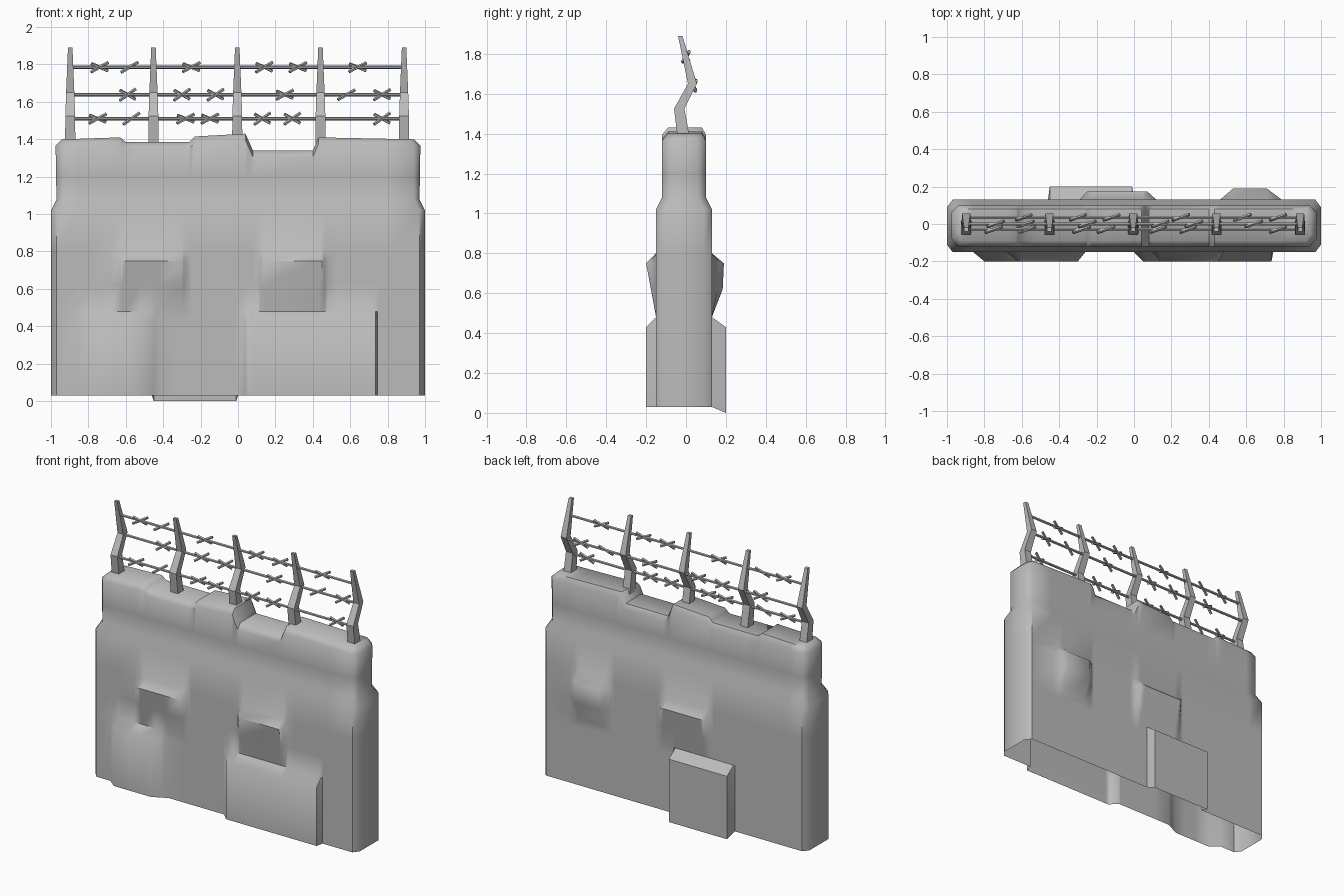
import bpy, bmesh, math, random
from mathutils import Vector, Matrix

random.seed(4)
if "Cube" in bpy.data.objects:
    bpy.data.objects.remove(bpy.data.objects["Cube"], do_unlink=True)


def material(name, colour):
    mat = bpy.data.materials.new(name)
    mat.use_nodes = True
    mat.diffuse_color = colour
    mat.node_tree.nodes["Principled BSDF"].inputs["Base Color"].default_value = colour
    return mat


GREY = material("concrete grey", (0.5, 0.5, 0.5, 1))


def finish(bm, name, angle):
    mesh = bpy.data.meshes.new(name)
    bm.to_mesh(mesh)
    bm.free()
    obj = bpy.data.objects.new(name, mesh)
    bpy.context.collection.objects.link(obj)
    mesh.materials.append(GREY)
    bpy.ops.object.select_all(action='DESELECT')
    obj.select_set(True)
    bpy.context.view_layer.objects.active = obj
    bpy.ops.object.shade_smooth_by_angle(angle=math.radians(angle))
    return obj


def interp(points, t):
    """Piecewise linear value through (t, value) points."""
    if t <= points[0][0]:
        return points[0][1]
    for (a, va), (b, vb) in zip(points, points[1:]):
        if t <= b:
            return va + (vb - va) * (t - a) / (b - a)
    return points[-1][1]


# Height profiles of the swollen patches and the broken top edge
LOW = [(0.43, 1), (0.48, 0)]
HIGH = [(0.48, 0), (0.75, 1), (0.80, 0)]
SMALL = [(0.48, 0), (0.62, 0.9), (0.75, 1), (0.80, 0)]
TOP = [(-0.93, 1.40), (-0.63, 1.41), (-0.60, 1.385), (-0.26, 1.385), (-0.23, 1.415),
       (0.04, 1.43), (0.08, 1.34), (0.40, 1.34), (0.43, 1.41), (0.93, 1.40)]

# Patches: left foot, left crest, right crest, right foot, depth, height profile
FRONT = [(-0.86, -0.80, -0.52, -0.42, 0.05, LOW),
         (-0.68, -0.62, -0.30, -0.26, 0.05, HIGH),
         (0.00, 0.05, 0.735, 0.745, 0.05, LOW),
         (0.10, 0.14, 0.45, 0.48, 0.05, HIGH)]
BACK = [(-0.46, -0.45, -0.01, 0.00, 0.07, LOW),
        (-0.29, -0.25, 0.07, 0.12, 0.045, HIGH),
        (0.46, 0.53, 0.71, 0.79, 0.06, SMALL)]


def swell(patches, x, z):
    return max(p[4] * interp([(p[0], 0), (p[1], 1), (p[2], 1), (p[3], 0)], x)
               * interp(p[5], z) for p in patches)


# Wall: stacked rings, open at the bottom
inner = sorted({p[0] for p in TOP[1:-1]} | {x for p in FRONT + BACK for x in p[:4]})
BASE = 0.03
bm = bmesh.new()


def ring(z, front, back, corner, end, mode="body"):
    """One loop: front columns, right end, back columns, left end."""
    xs = [-corner] + inner + [corner]

    def height(x):
        return {"body": z, "rim": interp(TOP, x) - 0.035, "cap": interp(TOP, x)}[mode]

    pts = [(x, front - swell(FRONT, x, z), height(x)) for x in xs]
    ends = [(end, front + 0.04, height(end)), (end, back - 0.04, height(end))]
    rear = []
    for x in reversed(xs):
        s = swell(BACK, x, z)
        drop = s / 0.07 * BASE if z == BASE else 0
        rear.append((x, back + s, height(x) - drop))
    left = [(-x, y, h) for x, y, h in reversed(ends)]
    return [bm.verts.new(p) for p in pts + ends + rear + left]


rings = [ring(z, -0.15, 0.13, 0.97, 1.0) for z in (BASE, 0.43, 0.48, 0.62, 0.75, 0.80, 1.02)]
rings.append(ring(1.08, -0.12, 0.10, 0.94, 0.97))
rings.append(ring(1.20, -0.12, 0.10, 0.94, 0.973))
rings.append(ring(1.36, -0.12, 0.10, 0.94, 0.975, "rim"))
rings.append(ring(1.40, -0.09, 0.08, 0.92, 0.94, "cap"))
for a, b in zip(rings, rings[1:]):
    for i in range(len(a)):
        j = (i + 1) % len(a)
        bm.faces.new((a[i], a[j], b[j], b[i]))
cap = rings[-1]
n = len(inner) + 2
for i in range(n - 1):
    bm.faces.new((cap[i], cap[i + 1], cap[2 * n - i], cap[2 * n + 1 - i]))
bm.faces.new(cap[n - 1:n + 3])
bm.faces.new(cap[2 * n + 1:] + [cap[0]])
finish(bm, "wall", 50)

# Bent fence posts: height, front y, back y, half width
SECTIONS = [(1.32, -0.035, 0.03, 0.028), (1.525, -0.06, -0.008, 0.026),
            (1.65, 0.01, 0.055, 0.022), (1.89, -0.04, -0.018, 0.012)]
for k, px in enumerate((-0.897, -0.452, -0.004, 0.441, 0.888)):
    bm = bmesh.new()
    loops = [[bm.verts.new((px + s * w, y, z)) for s, y in
              ((-1, f), (1, f), (1, b), (-1, b))] for z, f, b, w in SECTIONS]
    for a, b in zip(loops, loops[1:]):
        for i in range(4):
            j = (i + 1) % 4
            bm.faces.new((a[i], a[j], b[j], b[i]))
    bm.faces.new(loops[-1])
    bm.faces.new(loops[0][::-1])
    finish(bm, f"post_{k + 1}", 20)


def rod(bm, centre, direction, length, radius, sides=6):
    turn = Vector(direction).to_track_quat('Z', 'Y').to_matrix().to_4x4()
    bmesh.ops.create_cone(bm, cap_ends=True, segments=sides, radius1=radius, radius2=radius,
                          depth=length, matrix=Matrix.Translation(centre) @ turn)


# Wires with twisted barbs: name, height, depth, crossed barbs, single barbs
WIRES = [("top", 1.785, 0.0, (-0.74, -0.25, 0.14, 0.32, 0.64), (-0.58,)),
         ("middle", 1.638, 0.035, (-0.59, -0.30, -0.12, 0.25, 0.77), (0.58,)),
         ("bottom", 1.51, -0.03, (-0.75, -0.28, -0.15, 0.13, 0.29, 0.77), (-0.57,))]
for name, z, y, crossed, single in WIRES:
    bm = bmesh.new()
    rod(bm, (0, y, z), (1, 0, 0), 1.77, 0.009)
    finish(bm, name + "_wire", 40)
    bm = bmesh.new()
    for x in crossed + single:
        lean = random.uniform(0.5, 0.75)
        rod(bm, (x, y, z), (1, 0.35, lean), 0.11, 0.009, 5)
        if x in crossed:
            rod(bm, (x, y, z), (1, 0.3, -lean * 0.8), 0.10, 0.009, 5)
    finish(bm, name + "_barbs", 40)
